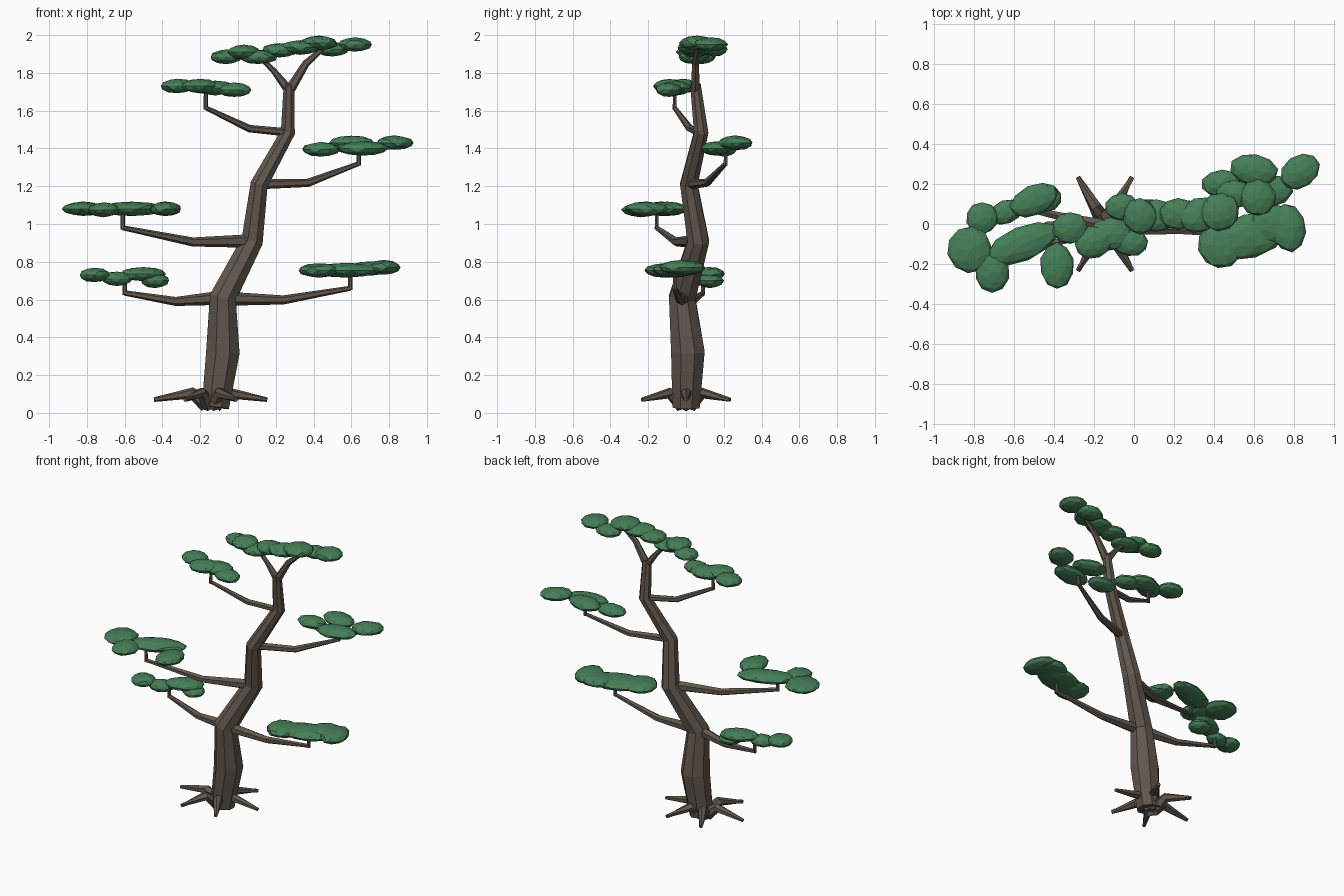
import bpy, bmesh, math, random
from mathutils import Vector, Matrix

random.seed(4)


def material(name, rgb):
    m = bpy.data.materials.new(name)
    m.diffuse_color = (*rgb, 1)
    return m


BARK = material("bark", (0.12, 0.095, 0.075))
LEAF = material("needles", (0.06, 0.21, 0.095))


def finish(bm, name, mat):
    me = bpy.data.meshes.new(name)
    bmesh.ops.recalc_face_normals(bm, faces=bm.faces)
    bm.to_mesh(me)
    bm.free()
    me.materials.append(mat)
    ob = bpy.data.objects.new(name, me)
    bpy.context.collection.objects.link(ob)
    return ob


def tube(name, pts, sides):
    """Tapered limb through (x, y, z, radius) points, mitred at the bends."""
    bm = bmesh.new()
    P = [Vector(p[:3]) for p in pts]
    rings = []
    for i, p in enumerate(P):
        a = (p - P[i - 1]).normalized() if i else Vector()
        b = (P[i + 1] - p).normalized() if i < len(P) - 1 else Vector()
        t = (a + b).normalized()
        ref = Vector((0, 1, 0))
        u = (ref - t * ref.dot(t)).normalized()
        v = t.cross(u)
        ring = []
        for k in range(sides):
            ang = 2 * math.pi * (k + 0.5) / sides
            ring.append(bm.verts.new(p + (u * math.cos(ang) + v * math.sin(ang)) * pts[i][3]))
        rings.append(ring)
    for r0, r1 in zip(rings, rings[1:]):
        for k in range(sides):
            j = (k + 1) % sides
            bm.faces.new((r0[k], r0[j], r1[j], r1[k]))
    bm.faces.new(rings[0])
    bm.faces.new(rings[-1])
    return finish(bm, name, BARK)


def pad(name, blobs):
    """Foliage cloud of flattened low-poly blobs: (x, y, z, rx, ry, turn in degrees)."""
    bm = bmesh.new()
    for x, y, z, rx, ry, turn in blobs:
        mat = (Matrix.Translation((x, y, z)) @ Matrix.Rotation(math.radians(turn), 4, 'Z')
               @ Matrix.Diagonal((rx, ry, 0.038, 1)))
        new = bmesh.ops.create_icosphere(bm, subdivisions=2, radius=1, matrix=mat)["verts"]
        c = Vector((x, y, z))
        for v in new:
            v.co = c + (v.co - c) * random.uniform(0.97, 1.05)
    return finish(bm, name, LEAF)


# Trunk
tube("trunk", [(-0.12, 0, 0.03, 0.078), (-0.08, 0.01, 0.32, 0.096), (-0.08, -0.02, 0.61, 0.076),
               (0.075, 0.065, 0.91, 0.062), (0.112, 0.015, 1.21, 0.05),
               (0.264, 0.08, 1.485, 0.041), (0.27, 0.05, 1.74, 0.03)], 8)

# Top fork
tube("fork_right", [(0.268, 0.05, 1.70, 0.028), (0.36, 0.05, 1.85, 0.02), (0.45, 0.06, 1.93, 0.012)], 6)
tube("fork_left", [(0.268, 0.05, 1.71, 0.025), (0.19, 0.05, 1.81, 0.016), (0.11, 0.05, 1.89, 0.011)], 6)

# Roots, spread evenly round the base
for i in range(6):
    a = math.radians(60 * i)
    c, s = math.cos(a), math.sin(a)
    reach = 0.30 if i % 3 == 0 else 0.27
    tube(f"root_{i + 1}", [(-0.145 + r * c, r * s, z, w) for r, z, w in
                           ((0.02, 0.045, 0.045), (0.10, 0.105, 0.031), (reach, 0.07, 0.012))], 6)

# Branches: root, elbow, tip; each ends in a short upright stub
BRANCHES = {
    "branch_left_low": [(-0.08, -0.02, 0.61, 0.038), (-0.33, 0.03, 0.59, 0.024), (-0.60, 0.09, 0.635, 0.014)],
    "branch_right_low": [(-0.08, -0.02, 0.605, 0.038), (0.24, -0.03, 0.598, 0.024), (0.595, -0.06, 0.66, 0.013)],
    "branch_left_mid": [(0.07, 0.05, 0.91, 0.036), (-0.24, -0.05, 0.905, 0.024), (-0.61, -0.155, 0.98, 0.013)],
    "branch_right_high": [(0.115, 0.02, 1.21, 0.026), (0.37, 0.11, 1.218, 0.022), (0.64, 0.21, 1.32, 0.012)],
    "branch_left_high": [(0.26, 0.07, 1.485, 0.022), (0.06, 0.02, 1.505, 0.02), (-0.17, -0.06, 1.615, 0.012)],
}
for name, pts in BRANCHES.items():
    tube(name, pts, 6)
    x, y, z, r = pts[-1]
    tube(name + "_stub", [(x, y, z - 0.01, 0.012), (x, y, z + 0.10, 0.011)], 6)

# Foliage clouds
pad("foliage_left_low", [(-0.76, 0.03, 0.73, 0.08, 0.08, 0), (-0.64, 0.06, 0.71, 0.085, 0.06, 20),
                         (-0.50, 0.12, 0.735, 0.13, 0.075, 25), (-0.44, 0.13, 0.70, 0.075, 0.07, 0)])
pad("foliage_right_low", [(0.43, -0.11, 0.755, 0.11, 0.115, 30), (0.58, -0.06, 0.755, 0.19, 0.11, 15),
                          (0.70, 0.00, 0.765, 0.12, 0.10, 0), (0.77, -0.02, 0.77, 0.09, 0.12, 10)])
pad("foliage_left_mid", [(-0.82, -0.13, 1.08, 0.11, 0.115, 30), (-0.71, -0.24, 1.075, 0.085, 0.10, 0),
                         (-0.56, -0.10, 1.08, 0.19, 0.085, 22), (-0.385, -0.21, 1.08, 0.085, 0.115, 0)])
pad("foliage_right_high", [(0.44, 0.20, 1.395, 0.10, 0.07, 0), (0.60, 0.27, 1.43, 0.12, 0.08, -10),
                           (0.66, 0.16, 1.40, 0.14, 0.08, 10), (0.83, 0.26, 1.43, 0.105, 0.08, 35)])
pad("foliage_left_high", [(-0.32, -0.02, 1.73, 0.09, 0.08, 0), (-0.20, -0.09, 1.73, 0.10, 0.08, 20),
                          (-0.12, -0.05, 1.72, 0.11, 0.08, 0), (-0.02, -0.09, 1.71, 0.09, 0.07, -10)])
pad("foliage_top", [(-0.06, 0.085, 1.885, 0.085, 0.07, 0), (0.03, 0.04, 1.91, 0.085, 0.09, 0),
                    (0.11, 0.04, 1.885, 0.10, 0.08, 0), (0.22, 0.05, 1.92, 0.095, 0.08, 0),
                    (0.33, 0.045, 1.935, 0.11, 0.085, 20), (0.43, 0.06, 1.958, 0.10, 0.095, 30),
                    (0.50, 0.15, 1.925, 0.09, 0.07, 0), (0.62, 0.13, 1.95, 0.09, 0.09, 0)])
